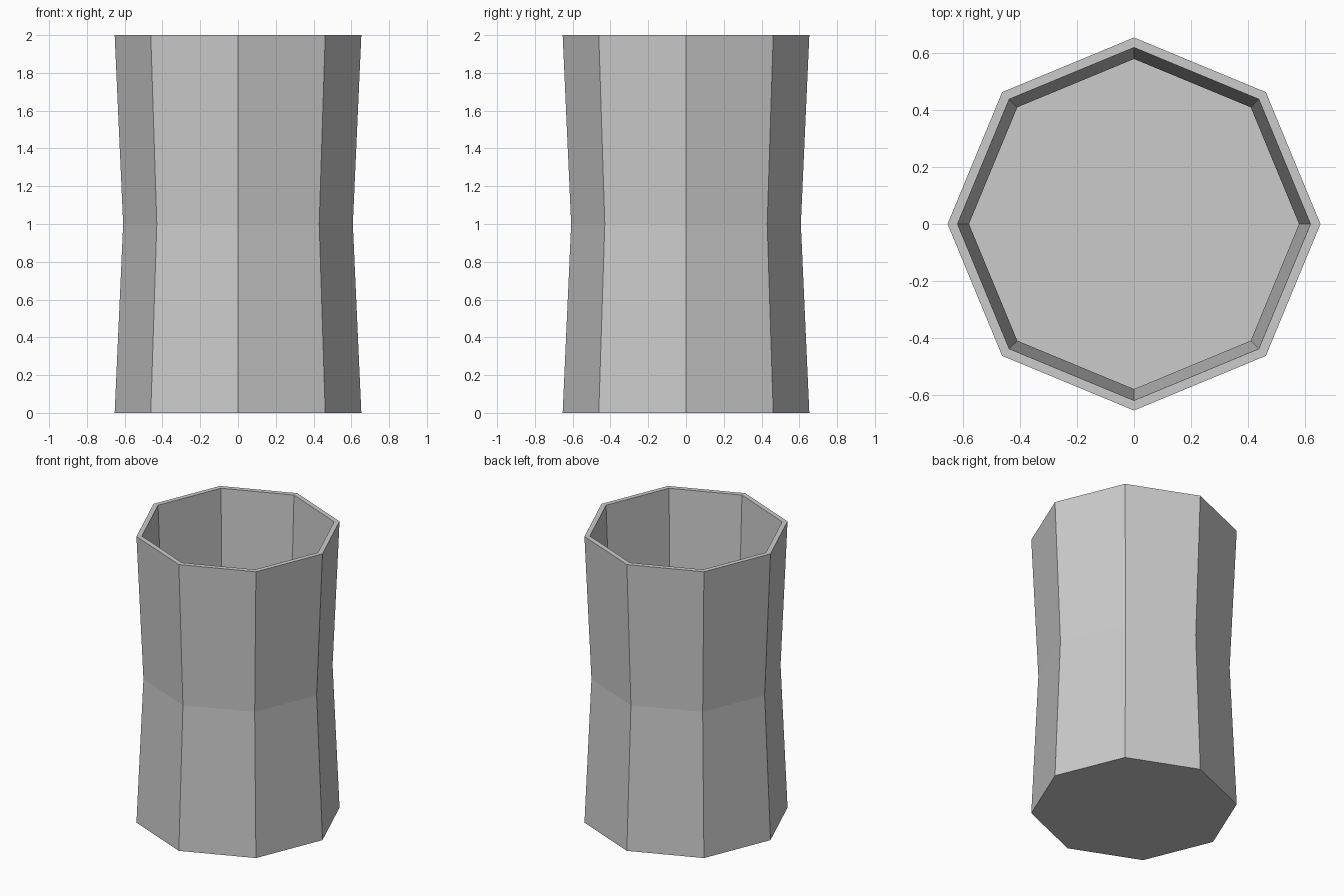
import bpy, bmesh
from math import cos, sin, pi

if "Cube" in bpy.data.objects:
    bpy.data.objects.remove(bpy.data.objects["Cube"])

SIDES = 8
# (radius, height) from the outer base, up over the rim, down to the inner floor
PROFILE = [(0.653, 0), (0.608, 1), (0.653, 2), (0.618, 2), (0.578, 1), (0.617, 0.035)]

bm = bmesh.new()
rings = [[bm.verts.new((r * cos(2 * pi * i / SIDES), r * sin(2 * pi * i / SIDES), z))
          for i in range(SIDES)] for r, z in PROFILE]

# Walls and rim
for a, b in zip(rings, rings[1:]):
    for i in range(SIDES):
        j = (i + 1) % SIDES
        bm.faces.new((a[i], a[j], b[j], b[i]))

# Underside and inner floor
bm.faces.new(rings[0][::-1])
bm.faces.new(rings[-1])
bmesh.ops.recalc_face_normals(bm, faces=bm.faces)

mesh = bpy.data.meshes.new("octagonal_vase")
bm.to_mesh(mesh)
bm.free()
vase = bpy.data.objects.new("octagonal_vase", mesh)
bpy.context.collection.objects.link(vase)
